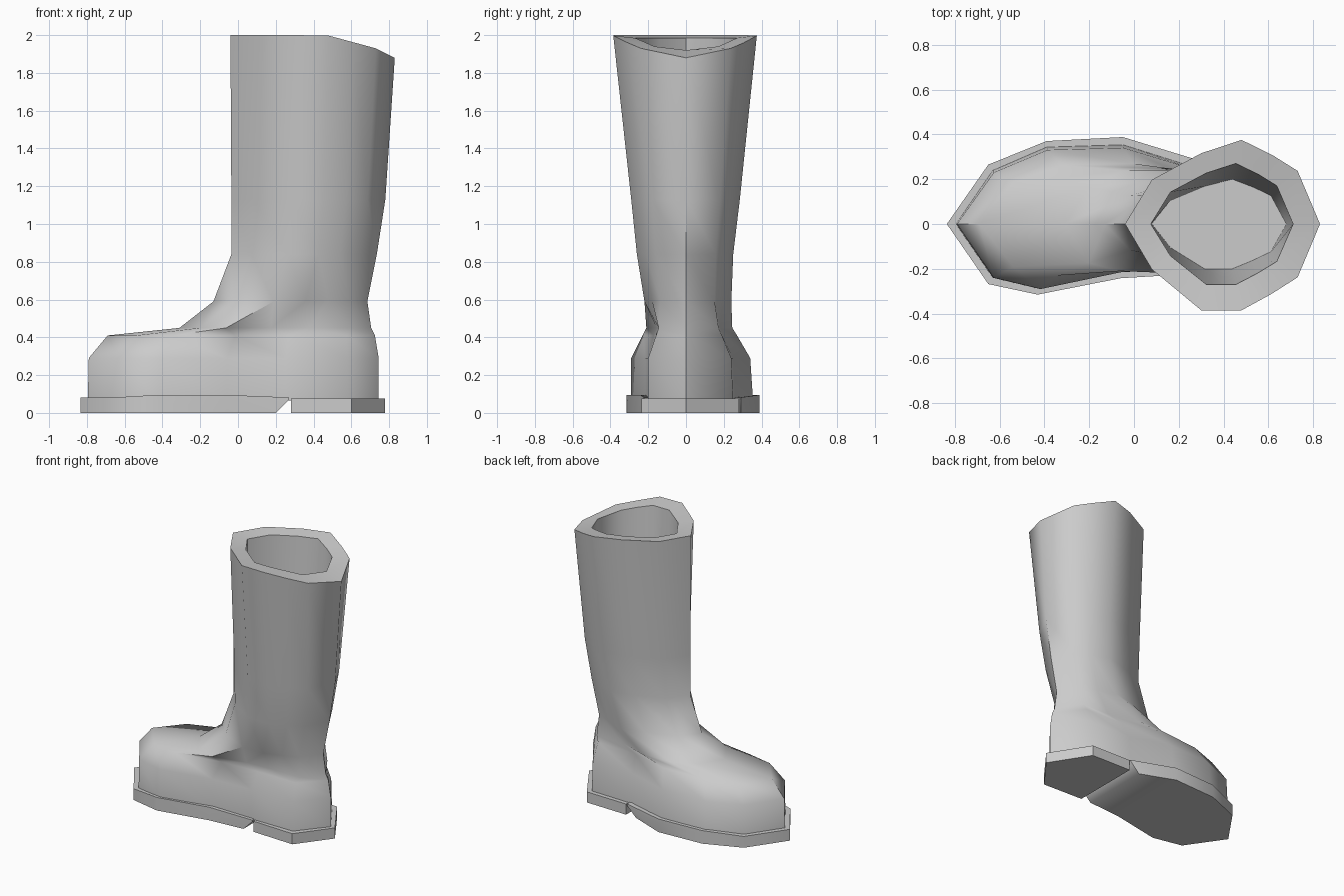
import bpy, bmesh
from math import radians

if "Cube" in bpy.data.objects:
    bpy.data.objects.remove(bpy.data.objects["Cube"])

# Foot outline at the sole and shaft outline at the rim (toe first, matching order)
FOOT = [(-.795, 0), (-.63, .24), (-.39, .345), (-.05, .355), (.25, .26), (.58, .25),
        (.745, 0), (.58, -.2), (.25, -.2), (-.06, -.215), (-.42, -.29), (-.63, -.24)]
SHAFT = [(-.04, 0), (.08, .2), (.3, .32), (.48, .38), (.62, .31), (.73, .24),
         (.83, 0), (.73, -.235), (.61, -.31), (.48, -.38), (.3, -.38), (.08, -.2)]


def fit(outline, x0, x1, y0, y1, z):
    """Fit an outline to new x and y limits; z is a function of x."""
    a, b = min(p[0] for p in outline), max(p[0] for p in outline)
    lo, hi = min(p[1] for p in outline), max(p[1] for p in outline)
    ring = []
    for x, y in outline:
        nx = x0 + (x - a) / (b - a) * (x1 - x0)
        ny = y / hi * y1 if y > 0 else y / lo * y0
        ring.append((nx, ny, z(nx)))
    return ring


def level(h):
    return lambda x: h


def rim(drop):
    return lambda x: 2 - drop - .27 * max(0, x - .47) - .23 * max(0, x - .73)


def loft(name, rings, angle):
    """Skin a stack of rings and close both ends."""
    bm = bmesh.new()
    loops = [[bm.verts.new(p) for p in r] for r in rings]
    n = len(loops[0])
    for a, b in zip(loops, loops[1:]):
        for i in range(n):
            j = (i + 1) % n
            bm.faces.new((a[i], a[j], b[j], b[i]))
    bm.faces.new(loops[0])
    bm.faces.new(loops[-1])
    bmesh.ops.recalc_face_normals(bm, faces=bm.faces)
    me = bpy.data.meshes.new(name)
    bm.to_mesh(me)
    bm.free()
    ob = bpy.data.objects.new(name, me)
    bpy.context.collection.objects.link(ob)
    bpy.ops.object.select_all(action='DESELECT')
    ob.select_set(True)
    bpy.context.view_layer.objects.active = ob
    bpy.ops.object.shade_smooth_by_angle(angle=radians(angle))
    return ob


# Boot upper: foot, instep, shaft, rolled rim and hollow inside
loft("boot_upper", [
    fit(FOOT, -.795, .745, -.29, .355, level(.065)),
    fit(FOOT, -.79, .745, -.29, .34, level(.29)),
    fit(FOOT, -.69, .725, -.23, .27, level(.41)),
    fit(FOOT, -.31, .705, -.21, .245, level(.45)),
    fit(SHAFT, -.13, .685, -.22, .24, level(.59)),
    fit(SHAFT, -.035, .735, -.26, .25, level(.84)),
    fit(SHAFT, -.035, .78, -.29, .285, level(1.13)),
    fit(SHAFT, -.04, .83, -.385, .375, rim(0)),
    fit(SHAFT, .075, .71, -.27, .27, rim(.015)),
    fit(SHAFT, .08, .68, -.2, .2, level(1.0)),
], 55)

# Front sole with a slanted rear edge
front = [(-.835, 0), (-.65, .265), (-.39, .37), (-.05, .388), (.27, .29),
         (.27, -.222), (-.06, -.242), (-.43, -.315), (-.65, -.268)]
loft("front_sole",
     [[(min(x, .2), y, 0) for x, y in front],
      [(x, y, .07) for x, y in front],
      [(x, y, .095 if -.5 < x < .1 else .082) for x, y in front]], 50)

# Heel block
heel = [(.28, .288), (.6, .28), (.778, 0), (.6, -.235), (.28, -.222)]
loft("heel", [[(x, y, z) for x, y in heel] for z in (0, .077)], 50)
